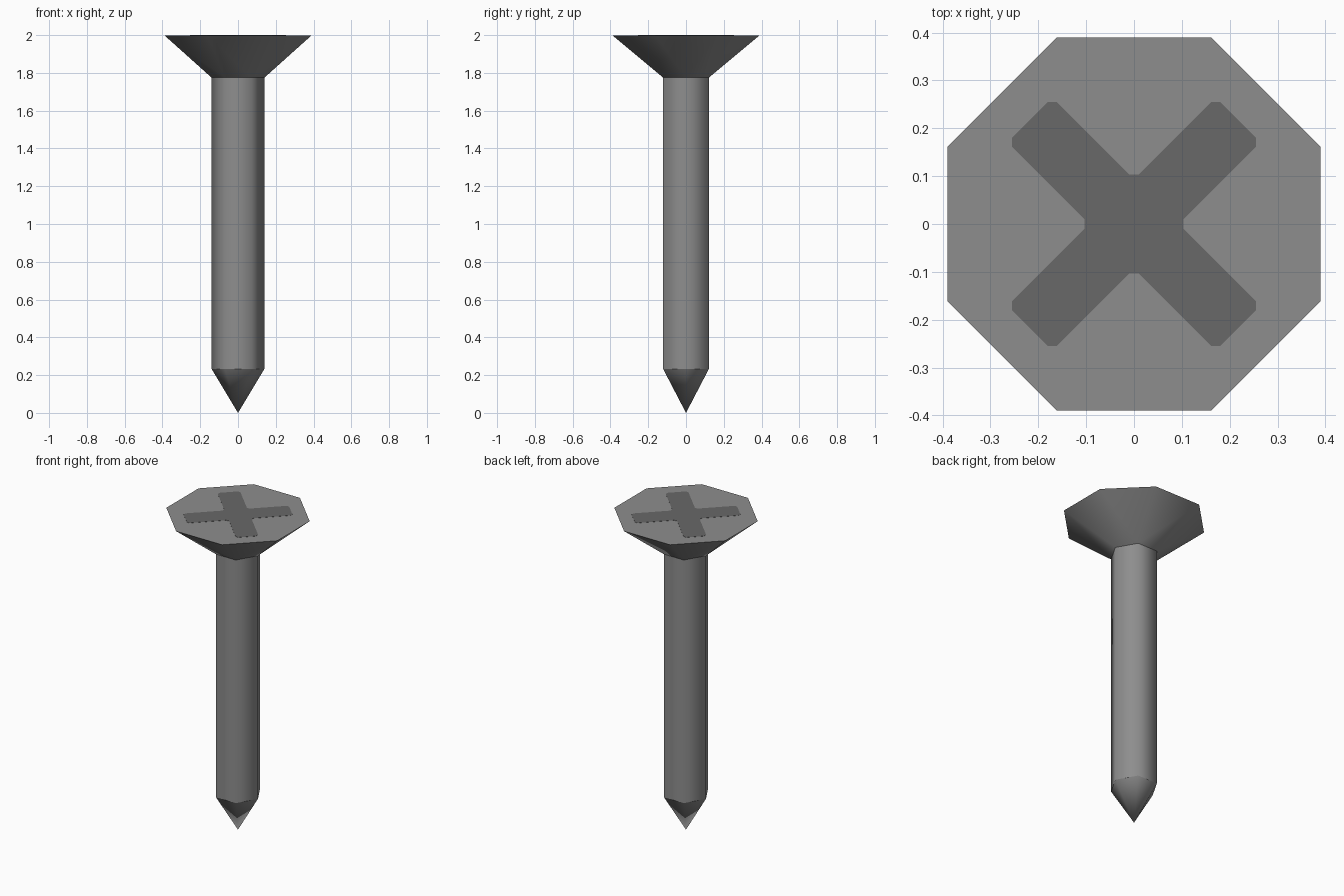
import bpy, bmesh, math
from mathutils import Vector

if "Cube" in bpy.data.objects:
    bpy.data.objects.remove(bpy.data.objects["Cube"])


def material(name, v):
    m = bpy.data.materials.new(name)
    m.diffuse_color = (v, v, v, 1)
    m.use_nodes = True
    m.node_tree.nodes["Principled BSDF"].inputs["Base Color"].default_value = m.diffuse_color
    return m


steel = material("grey steel", 0.27)
dark = material("dark grey recess", 0.14)


def ring(n, r, z, turn=0.0):
    return [Vector((r * math.cos(turn + math.tau * i / n),
                    r * math.sin(turn + math.tau * i / n), z)) for i in range(n)]


def hull_part(name, points, mat, smooth=True, open_top=False, open_bottom=False):
    """Convex solid through the points; sides smooth, flat ends kept flat or left open."""
    bm = bmesh.new()
    for p in points:
        bm.verts.new(p)
    bmesh.ops.convex_hull(bm, input=bm.verts[:])
    bmesh.ops.dissolve_limit(bm, angle_limit=0.01, verts=bm.verts[:], edges=bm.edges[:])
    bmesh.ops.recalc_face_normals(bm, faces=bm.faces[:])
    for f in bm.faces:
        f.smooth = smooth and abs(f.normal.z) < 0.95
    ends = [f for f in bm.faces if (open_top and f.normal.z > 0.95)
            or (open_bottom and f.normal.z < -0.95)]
    bmesh.ops.delete(bm, geom=ends, context='FACES_ONLY')
    return finish(name, bm, mat)


def finish(name, bm, mat):
    me = bpy.data.meshes.new(name)
    bm.to_mesh(me)
    bm.free()
    me.materials.append(mat)
    ob = bpy.data.objects.new(name, me)
    bpy.context.collection.objects.link(ob)
    return ob


R, NECK, TAPER, TOP = 0.14, 1.775, 0.233, 1.999

# Octagonal countersunk head narrowing to the hexagonal shaft
hull_part("head", ring(8, 0.39 / math.cos(math.pi / 8), TOP, math.pi / 8)
          + ring(6, R, NECK), steel, open_bottom=True)
# Hexagonal shaft
hull_part("shaft", ring(6, R, TAPER) + ring(6, R, NECK), steel,
          open_top=True, open_bottom=True)
# Pointed tip
hull_part("tip", ring(6, R, TAPER) + [Vector((0, 0, 0))], steel, open_top=True)

# Diagonal cross drive mark: one arm outline repeated four times
w, L, c = 0.066, 0.308, 0.014
arm = [(w + c, -w), (L - c, -w), (L, -w + c), (L, w - c), (L - c, w), (w + c, w)]
bm = bmesh.new()
outline = []
for k in range(4):
    a = math.pi / 4 + k * math.pi / 2
    for x, y in arm:
        outline.append(bm.verts.new((x * math.cos(a) - y * math.sin(a),
                                     x * math.sin(a) + y * math.cos(a), TOP)))
base = bm.faces.new(outline)
top = bmesh.ops.extrude_face_region(bm, geom=[base])["geom"]
bmesh.ops.translate(bm, vec=(0, 0, 0.001),
                    verts=[v for v in top if isinstance(v, bmesh.types.BMVert)])
bmesh.ops.delete(bm, geom=[f for f in bm.faces if len(f.verts) > 4
                           and f.calc_center_median().z < TOP + 0.0005],
                 context='FACES_ONLY')
bmesh.ops.recalc_face_normals(bm, faces=bm.faces[:])
finish("cross_slot", bm, dark)
